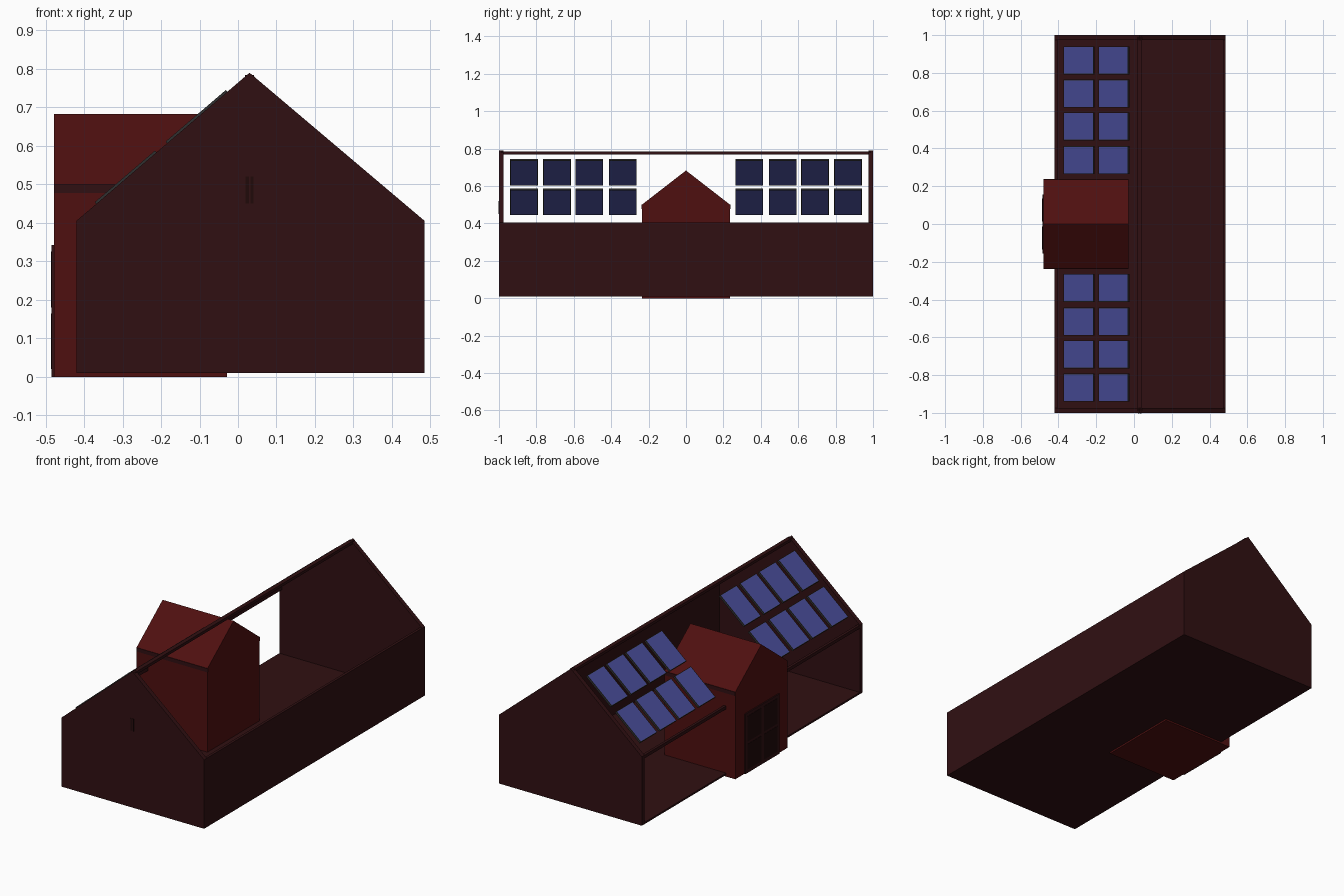
import bpy, bmesh
from math import atan2
from mathutils import Matrix, Vector

cube = bpy.data.objects.get("Cube")
if cube:
    bpy.data.objects.remove(cube)


def material(name, rgb):
    m = bpy.data.materials.new(name)
    m.use_nodes = True
    m.diffuse_color = (*rgb, 1)
    m.node_tree.nodes["Principled BSDF"].inputs["Base Color"].default_value = (*rgb, 1)
    return m


MAROON = material("dark maroon", (0.03, 0.005, 0.006))
RED = material("barn red", (0.078, 0.005, 0.005))
BLUE = material("solar blue", (0.065, 0.074, 0.32))
FRAME = material("frame grey", (0.03, 0.03, 0.03))
SHADE = material("deep brown", (0.014, 0.003, 0.003))


def finish(name, bm, *mats):
    bmesh.ops.recalc_face_normals(bm, faces=bm.faces)
    mesh = bpy.data.meshes.new(name)
    bm.to_mesh(mesh)
    bm.free()
    for m in mats:
        mesh.materials.append(m)
    ob = bpy.data.objects.new(name, mesh)
    bpy.context.collection.objects.link(ob)
    return ob


def box_mesh(lo, hi):
    bm = bmesh.new()
    lo, hi = Vector(lo), Vector(hi)
    bmesh.ops.create_cube(bm, size=1, matrix=Matrix.Translation((lo + hi) / 2)
                          @ Matrix.Diagonal((*(hi - lo), 1)))
    return bm


def box(name, lo, hi, mat):
    return finish(name, box_mesh(lo, hi), mat)


def prism(name, points, offset, mat):
    """Extrude a flat outline along an offset vector."""
    bm = bmesh.new()
    face = bm.faces.new([bm.verts.new(p) for p in points])
    ext = bmesh.ops.extrude_face_region(bm, geom=[face], use_keep_orig=True)
    bmesh.ops.translate(bm, vec=offset,
                        verts=[v for v in ext["geom"] if isinstance(v, bmesh.types.BMVert)])
    return finish(name, bm, mat)


# Main hall dimensions
XL, XR, XP = -0.42, 0.485, 0.03
BASE, EAVE, PEAK = 0.01, 0.405, 0.79
T = 0.025

# End gables with their rake edges
for side, name in ((-1, "front"), (1, "back")):
    outline = [(XL, BASE), (XR, BASE), (XR, EAVE), (XP, PEAK), (XL, EAVE)]
    prism(name + "_gable_wall", [(x, side, z) for x, z in outline], (0, -side * T, 0), MAROON)

# Floor, long wall and open roof beams
box("floor", (XL, -0.99, BASE), (XR, 0.99, BASE + 0.01), MAROON)
box("long_wall", (XR - 0.015, -0.99, BASE), (XR, 0.99, EAVE), MAROON)
box("ridge_beam", (XP - 0.012, -0.99, PEAK - 0.022), (XP + 0.012, 0.99, PEAK - 0.006), MAROON)
box("eave_beam", (XL, -0.99, EAVE - 0.018), (XL + 0.015, 0.99, EAVE), MAROON)

# Small slot vent in the front gable
for x in (0.024, 0.036):
    box("front_vent_slot", (x - 0.004, -1.002, 0.45), (x + 0.004, -0.995, 0.52), SHADE)

# Cross-gabled entrance porch
PX, PW, PE, PP = -0.478, 0.236, 0.5, 0.683
DEPTH = 0.45
body = [(-PW, 0), (PW, 0), (PW, PE - 0.02), (0, PP - 0.02), (-PW, PE - 0.02)]
prism("porch_body", [(PX, y, z) for y, z in body], (DEPTH, 0, 0), RED)
roof = [(-PW, PE - 0.02), (-PW, PE), (0, PP), (PW, PE), (PW, PE - 0.02), (0, PP - 0.02)]
prism("porch_roof", [(PX, y, z) for y, z in roof], (DEPTH, 0, 0), RED)
for s in (-1, 1):
    box("porch_eave_trim", (PX, s * PW - 0.002, PE - 0.022), (PX + DEPTH, s * PW + 0.002, PE), MAROON)

# Double door with four recessed leaves
box("door_frame", (-0.485, -0.155, 0), (PX, 0.155, 0.343), MAROON)
for s in (-1, 1):
    for z in (0.02, 0.18):
        box("door_leaf", (-0.4865, s * 0.074 - 0.062, z), (-0.484, s * 0.074 + 0.062, z + 0.145), SHADE)

# Solar panels lying in the open roof slope
slope = atan2(PEAK - EAVE, XP - XL)
for x in (-0.29, -0.106):
    z = EAVE + (x - XL) * (PEAK - EAVE) / (XP - XL)
    for y in (0.338, 0.517, 0.69, 0.866):
        for s in (-1, 1):
            bm = box_mesh((-0.103, -0.074, -0.006), (0.103, 0.074, 0.006))
            glass = [f for f in bm.faces if abs(f.normal.z) > 0.9]
            for f in bm.faces:
                f.material_index = 1
            bmesh.ops.inset_individual(bm, faces=glass, thickness=0.005)
            for f in glass:
                f.material_index = 0
            panel = finish("solar_panel", bm, BLUE, FRAME)
            panel.location = (x, s * y, z)
            panel.rotation_euler = (0, -slope, 0)
